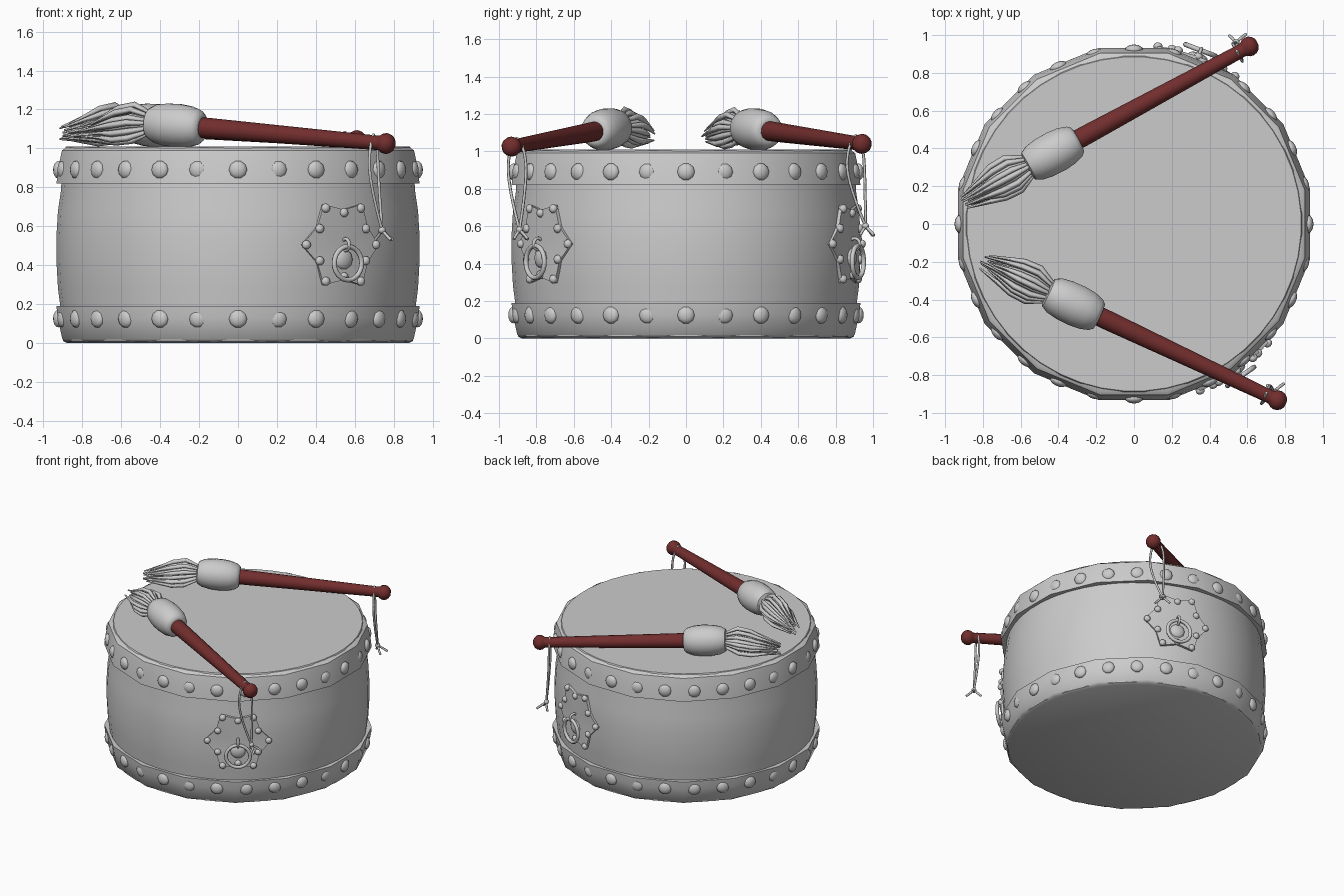
import bpy, bmesh, math, random
from mathutils import Vector, Matrix

random.seed(4)
scene = bpy.context.scene
if "Cube" in bpy.data.objects:
    bpy.data.objects.remove(bpy.data.objects["Cube"], do_unlink=True)


def material(name, colour):
    m = bpy.data.materials.new(name)
    m.use_nodes = True
    m.diffuse_color = (*colour, 1)
    m.node_tree.nodes["Principled BSDF"].inputs["Base Color"].default_value = (*colour, 1)
    return m


GREY = material("pale grey", (0.6, 0.6, 0.6))
RED = material("dark red", (0.17, 0.027, 0.027))


def finish(bm, name, mat, angle=40):
    bmesh.ops.recalc_face_normals(bm, faces=bm.faces)
    me = bpy.data.meshes.new(name)
    bm.to_mesh(me)
    bm.free()
    me.materials.append(mat)
    me.polygons.foreach_set("use_smooth", [True] * len(me.polygons))
    me.set_sharp_from_angle(angle=math.radians(angle))
    ob = bpy.data.objects.new(name, me)
    scene.collection.objects.link(ob)
    return ob


def lathe(name, profile, sides, mat, matrix=Matrix(), phase=0.5):
    """Revolve (radius, height) points about local z and cap both ends."""
    bm = bmesh.new()
    rings = []
    for r, z in profile:
        turn = [math.tau * (i + phase) / sides for i in range(sides)]
        rings.append([bm.verts.new((r * math.cos(a), r * math.sin(a), z)) for a in turn])
    for low, high in zip(rings, rings[1:]):
        for i in range(sides):
            j = (i + 1) % sides
            bm.faces.new((low[i], low[j], high[j], high[i]))
    bm.faces.new(rings[0])
    bm.faces.new(rings[-1])
    ob = finish(bm, name, mat)
    ob.matrix_world = matrix
    return ob


def cord(name, paths, depth, kind="POLY", res=1):
    """One curve object holding several tubes; a point may carry a radius factor."""
    cu = bpy.data.curves.new(name, "CURVE")
    cu.dimensions = "3D"
    cu.bevel_depth, cu.bevel_resolution, cu.use_fill_caps = depth, res, True
    cu.resolution_u = 5
    for path in paths:
        sp = cu.splines.new(kind)
        sp.points.add(len(path) - 1)
        for p, (co, rad) in zip(sp.points, path):
            p.co, p.radius = (*co, 1), rad
        if kind == "NURBS":
            sp.use_endpoint_u, sp.order_u = True, 3
    cu.materials.append(GREY)
    ob = bpy.data.objects.new(name, cu)
    scene.collection.objects.link(ob)


def on_drum(angle, u, z, r):
    """Point at arc distance u from the given angle round the drum."""
    a = angle + u / 0.935
    return Vector((r * math.cos(a), r * math.sin(a), z))


def studs(name, places, size, flat):
    """Flattened domes at (angle, height, radius) places."""
    bm = bmesh.new()
    for a, z, r in places:
        m = (Matrix.Rotation(a, 4, "Z") @ Matrix.Translation((r, 0, z))
             @ Matrix.Diagonal((flat, size, size, 1)) @ Matrix.Rotation(math.pi / 2, 4, "Y"))
        bmesh.ops.create_uvsphere(bm, u_segments=10, v_segments=8, radius=1, matrix=m)
    return finish(bm, name, GREY, 70)


# Drum shell with its two skins, then the faceted rim bands
lathe("drum_body", [(0.88, 0.0), (0.9, 0.01), (0.91, 0.15), (0.927, 0.28), (0.935, 0.42),
                    (0.935, 0.55), (0.927, 0.68), (0.912, 0.78), (0.905, 0.9),
                    (0.9, 0.985), (0.885, 1.01)], 48, GREY)
lathe("lower_band", [(0.9, 0.004), (0.92, 0.02), (0.945, 0.13), (0.951, 0.19), (0.9, 0.19)], 16, GREY)
lathe("upper_band", [(0.9, 0.82), (0.951, 0.82), (0.94, 0.91), (0.922, 0.99), (0.9, 1.005)], 16, GREY)

# Rim studs
for label, z in (("lower", 0.125), ("upper", 0.89)):
    studs(label + "_studs", [(math.tau * i / 28, z, 0.924) for i in range(28)], 0.047, 0.026)


def star_plate(label, angle):
    """Six-pointed plate wrapped on the shell, with studs, boss, staple and ring."""
    zc = 0.505
    star = [(math.pi * i / 6, i % 2) for i in range(12)]
    bm = bmesh.new()
    layers = []
    for r in (0.93, 0.95):
        rim = []
        for t, inner in star:
            d = 0.18 if inner else 0.24
            rim.append(bm.verts.new(on_drum(angle, d * math.cos(t), zc + d * math.sin(t), r)))
        layers.append((bm.verts.new(on_drum(angle, 0, zc, r)), rim))
    for i in range(12):
        j = (i + 1) % 12
        for mid, rim in layers:
            bm.faces.new((mid, rim[i], rim[j]))
        (_, a), (_, b) = layers
        bm.faces.new((a[i], a[j], b[j], b[i]))
    finish(bm, label + "_star_plate", GREY)

    places = []
    for t, inner in star:
        d = 0.165 if inner else 0.217
        places.append((angle + d * math.cos(t) / 0.935, zc + d * math.sin(t), 0.95))
    studs(label + "_plate_studs", places, 0.024, 0.02)
    studs(label + "_plate_boss", [(angle, 0.43, 0.945)], 0.055, 0.025)

    # pull ring hanging through its staple
    for part, z, r, big, small, spin in (("staple", 0.505, 0.965, 0.03, 0.009, 0),
                                         ("pull_ring", 0.41, 0.985, 0.086, 0.013, math.pi / 2)):
        bpy.ops.mesh.primitive_torus_add(
            major_segments=24, minor_segments=8, major_radius=big, minor_radius=small,
            location=on_drum(angle, 0, z, r), rotation=(math.pi / 2, 0, angle + spin))
        ob = bpy.context.object
        ob.name = label + "_" + part
        ob.data.materials.append(GREY)
        bpy.ops.object.shade_smooth()


star_plate("front", math.radians(-55))
star_plate("back", math.radians(69))


def mallet(label, head, knob, knot):
    """Mallet with padded head, tassel and wrist cord."""
    head, knob, knot = Vector(head), Vector(knob), Vector(knot)
    axis = knob - head
    length = axis.length
    frame = Matrix.Translation(head) @ axis.to_track_quat("Z", "Y").to_matrix().to_4x4()

    # handle ending in a ball
    ball = [(0.054 * math.sin(math.pi * k / 8), length - 0.05 * math.cos(math.pi * k / 8))
            for k in range(2, 8)]
    lathe(label + "_handle", [(0.053, 0.08), (0.053, 0.2), (0.037, length - 0.045)] + ball,
          14, RED, frame)
    lathe(label + "_mallet_head", [(0.05, -0.155), (0.08, -0.147), (0.1, -0.11), (0.11, -0.05),
                                   (0.112, 0.02), (0.106, 0.08), (0.09, 0.13), (0.072, 0.15),
                                   (0.056, 0.153)], 20, GREY, frame)

    # tassel strands swell outwards, then gather at the tip
    back = -axis.normalized()
    side = back.cross(Vector((0, 0, 1))).normalized()
    up = side.cross(back)
    strands = []
    for i in range(22):
        a = 2.4 * i
        out = side * math.cos(a) + up * math.sin(a)
        spread = 0.035 + 0.065 * math.sqrt((i + 0.5) / 22)
        reach = random.uniform(0.46, 0.55)
        path = []
        for t, w, rad in ((0.13, 0.5, 0.6), (0.24, 1, 1.2), (0.33, 0.95, 1.2), (reach, 0.42, 0.35)):
            p = head + back * t + out * spread * w
            p.z = max(p.z - 0.22 * max(t - 0.2, 0), 1.022)
            path.append((p, rad))
        strands.append(path)
    cord(label + "_tassel", strands, 0.014, res=0)

    # wrist cord looped over the handle, with knot and loose ends
    neck = knob - axis.normalized() * 0.07
    cross = side * 0.045
    loop = [neck + Vector((0, 0, 0.04)), neck + cross, neck + cross * 1.3 - Vector((0, 0, 0.2)), knot]
    other = [loop[0], neck - cross, neck - cross * 1.3 - Vector((0, 0, 0.2)), knot]
    tails = [[knot, knot + Vector((dx, dy, -0.03)), knot + Vector((dx * 1.8, dy * 1.5, -0.05))]
             for dx, dy in ((0.03, 0.03), (-0.02, 0.025), (0.025, -0.02))]
    cord(label + "_wrist_cord", [[(p, 1) for p in path] for path in [loop, other] + tails],
         0.008, "NURBS")
    bm = bmesh.new()
    bmesh.ops.create_icosphere(bm, subdivisions=2, radius=0.019, matrix=Matrix.Translation(knot))
    finish(bm, label + "_cord_knot", GREY)


mallet("front", (-0.32, -0.425, 1.118), (0.76, -0.933, 1.025), (0.74, -0.89, 0.58))
mallet("back", (-0.43, 0.375, 1.118), (0.61, 0.94, 1.04), (0.54, 0.96, 0.6))
